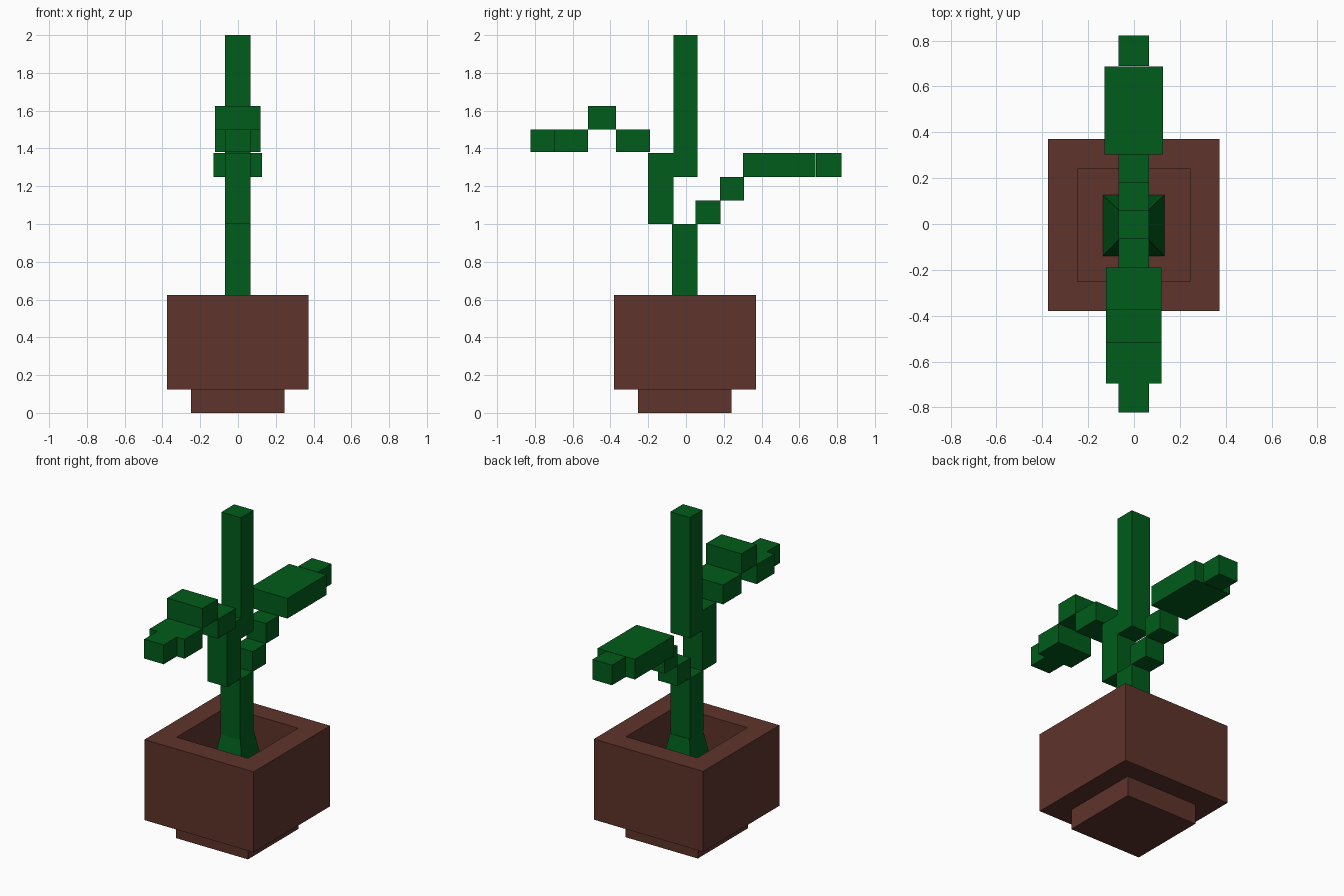
import bpy
import bmesh
from mathutils import Vector

cube = bpy.data.objects.get("Cube")
if cube:
    bpy.data.objects.remove(cube, do_unlink=True)


def make_material(name, color):
    mat = bpy.data.materials.new(name)
    mat.use_nodes = True
    mat.diffuse_color = color
    mat.node_tree.nodes["Principled BSDF"].inputs["Base Color"].default_value = color
    return mat


BROWN = make_material("terracotta brown", (0.113, 0.034, 0.024, 1))
GREEN = make_material("cactus green", (0.0, 0.107, 0.011, 1))


def box(name, half_x, y, z, mat, shape=None):
    """Box centred near x = 0, spanning the y and z ranges; shape edits its bmesh."""
    bm = bmesh.new()
    bmesh.ops.create_cube(bm, size=1)
    size = Vector((2 * half_x, y[1] - y[0], z[1] - z[0]))
    bmesh.ops.scale(bm, vec=size, verts=bm.verts)
    centre = Vector((-0.001, sum(y) / 2, sum(z) / 2))
    bmesh.ops.translate(bm, vec=centre, verts=bm.verts)
    if shape:
        shape(bm)
    mesh = bpy.data.meshes.new(name)
    bm.to_mesh(mesh)
    bm.free()
    mesh.materials.append(mat)
    obj = bpy.data.objects.new(name, mesh)
    bpy.context.collection.objects.link(obj)
    return obj


def hollow(bm):
    # leave a flat rim, then sink the middle with upright walls
    bm.normal_update()
    top = max(bm.faces, key=lambda f: f.calc_center_median().z)
    bmesh.ops.inset_region(bm, faces=[top], thickness=0.13, use_even_offset=True)
    floor = bmesh.ops.extrude_discrete_faces(bm, faces=[top])["faces"][0]
    bmesh.ops.translate(bm, vec=(0, 0, -0.375), verts=floor.verts)


def flare(bm):
    # widen the bottom of the root
    for v in bm.verts:
        if v.co.z < 0.4:
            v.co.x *= 2
            v.co.y *= 2


# Pot
box("pot_foot", 0.248, (-0.255, 0.24), (0, 0.125), BROWN)
box("pot_body", 0.375, (-0.38, 0.37), (0.125, 0.625), BROWN, hollow)

# Stem
THIN = 0.067
box("stem_root", THIN, (-0.07, 0.063), (0.25, 0.625), GREEN, flare)
box("stem_lower", THIN, (-0.073, 0.06), (0.625, 1.0), GREEN)
box("stem_upper", THIN, (-0.065, 0.06), (1.25, 2.0), GREEN)

# Front branch
box("front_branch_riser", THIN, (-0.2, -0.066), (1.0, 1.375), GREEN)
box("front_branch_inner", 0.121, (-0.37, -0.19), (1.38, 1.5), GREEN)
box("front_branch_crest", 0.121, (-0.52, -0.37), (1.5, 1.625), GREEN)
box("front_branch_outer", 0.121, (-0.695, -0.52), (1.38, 1.5), GREEN)
box("front_branch_tip", THIN, (-0.823, -0.695), (1.38, 1.5), GREEN)

# Back branch
box("back_branch_step_low", THIN, (0.05, 0.182), (1.0, 1.125), GREEN)
box("back_branch_step_high", THIN, (0.18, 0.307), (1.125, 1.25), GREEN)
box("back_branch_pad", 0.128, (0.303, 0.686), (1.25, 1.375), GREEN)
box("back_branch_tip", THIN, (0.689, 0.823), (1.25, 1.375), GREEN)
